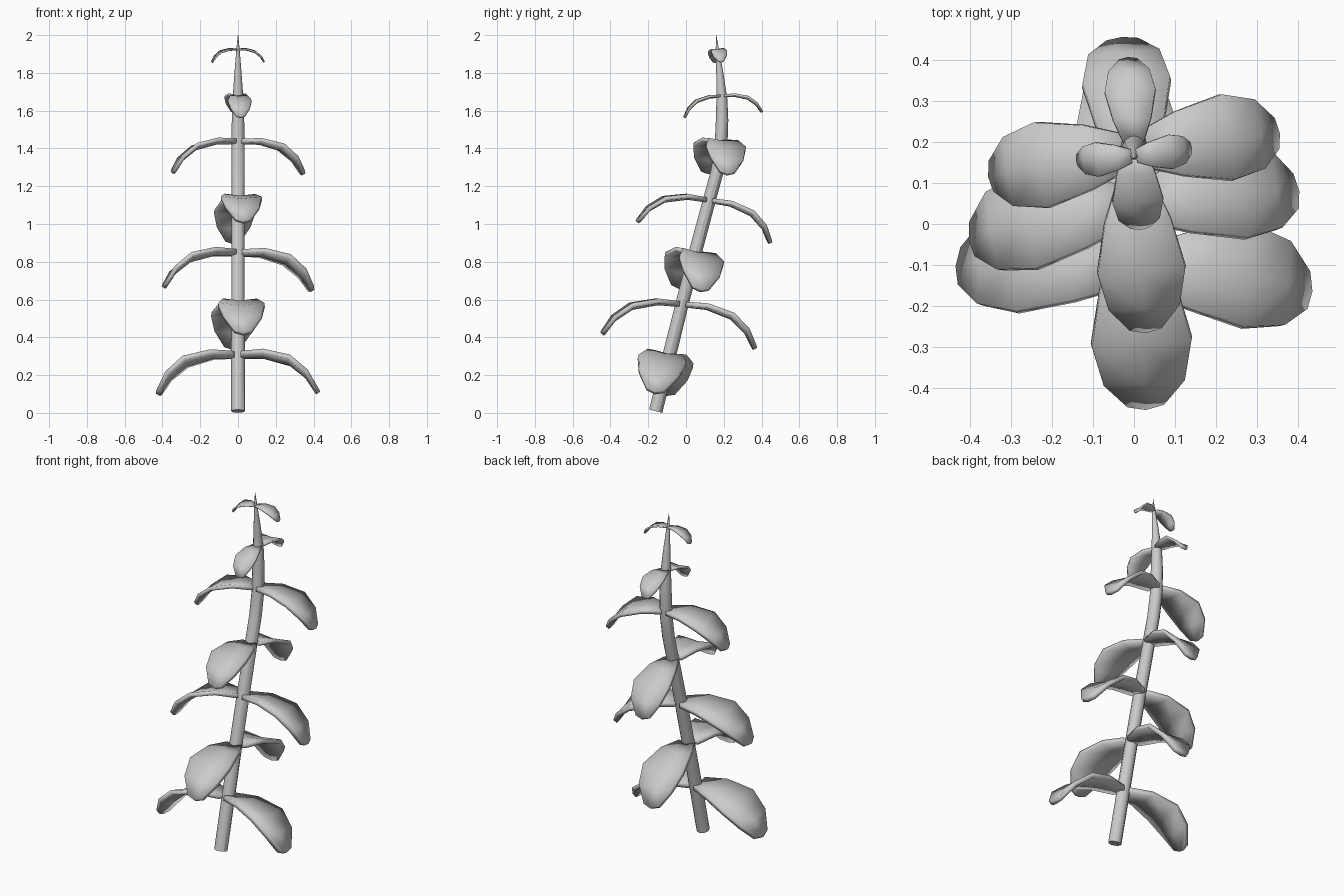
import bpy, bmesh
from math import radians, cos, sin, tau
from mathutils import Matrix, Vector

if "Cube" in bpy.data.objects:
    bpy.data.objects.remove(bpy.data.objects["Cube"])


def finish(bm, name):
    bmesh.ops.recalc_face_normals(bm, faces=bm.faces)
    me = bpy.data.meshes.new(name)
    bm.to_mesh(me)
    bm.free()
    ob = bpy.data.objects.new(name, me)
    bpy.context.collection.objects.link(ob)
    bpy.ops.object.select_all(action='DESELECT')
    ob.select_set(True)
    bpy.context.view_layer.objects.active = ob
    bpy.ops.object.shade_smooth_by_angle(angle=radians(30))
    return ob


# Leaning stem: (y, z, radius) along its path, swept with a 12-sided section
path = [(-.16, .009, .036), (-.087, .31, .036), (-.02, .58, .035),
        (.052, .86, .035), (.122, 1.12, .034), (.163, 1.27, .034),
        (.185, 1.4, .034), (.191, 1.55, .033), (.19, 1.66, .029),
        (.178, 1.81, .018), (.166, 1.92, .009), (.16, 2.0, .001)]
SIDES = 12
bm = bmesh.new()
rings = []
for i, (y, z, r) in enumerate(path):
    a, b = path[max(i - 1, 0)], path[min(i + 1, len(path) - 1)]
    t = Vector((0, b[0] - a[0], b[1] - a[1])).normalized()
    side, fwd = Vector((1, 0, 0)), t.cross(Vector((1, 0, 0)))
    rings.append([bm.verts.new(Vector((0, y, z)) + r * (side * cos(tau * k / SIDES) + fwd * sin(tau * k / SIDES)))
                  for k in range(SIDES)])
for lo, hi in zip(rings, rings[1:]):
    for k in range(SIDES):
        n = (k + 1) % SIDES
        bm.faces.new((lo[k], lo[n], hi[n], hi[k]))
bm.faces.new(rings[0])
bm.faces.new(rings[-1])
finish(bm, "stem")

# Leaf profile: distance out, height, half width (all relative to leaf reach)
profile = [(.04, -.02, .12), (.32, -.025, .225), (.65, -.12, .30),
           (.86, -.29, .245), (.975, -.475, .11)]
FOLD = .12


def leaf(bm, size, matrix):
    rows = []
    for i, (r, h, w) in enumerate(profile):
        last = i == len(profile) - 1
        pts = [(r, -w, h + FOLD * w), (r + .02 * last, 0, h - .02 * last), (r, w, h + FOLD * w)]
        rows.append([bm.verts.new(matrix @ (Vector(p) * size)) for p in pts])
    for a, b in zip(rows, rows[1:]):
        for k in range(2):
            bm.faces.new((a[k], b[k], b[k + 1], a[k + 1]))


# Opposite leaf pairs: root y, root z, reach, yaw, backward tilt
pairs = [(-.102, .31, .428, -4, 9), (-.02, .58, .41, -86, 5.5),
         (.05, .85, .40, 8.5, 9), (.122, 1.13, .36, -85.5, 9),
         (.18, 1.44, .353, 8.5, 4), (.19, 1.68, .208, -86, -4),
         (.166, 1.925, .14, 6, -4)]
for n, (y, z, size, yaw, tilt) in enumerate(pairs):
    bm = bmesh.new()
    base = Matrix.Translation((0, y, z)) @ Matrix.Rotation(radians(-tilt), 4, 'X')
    for turn in (0, 180):
        leaf(bm, size, base @ Matrix.Rotation(radians(yaw + turn), 4, 'Z'))
    ob = finish(bm, f"leaf_pair_{n + 1}")
    thick = ob.modifiers.new("thickness", 'SOLIDIFY')
    thick.thickness = .062 * size
    thick.offset = 0
